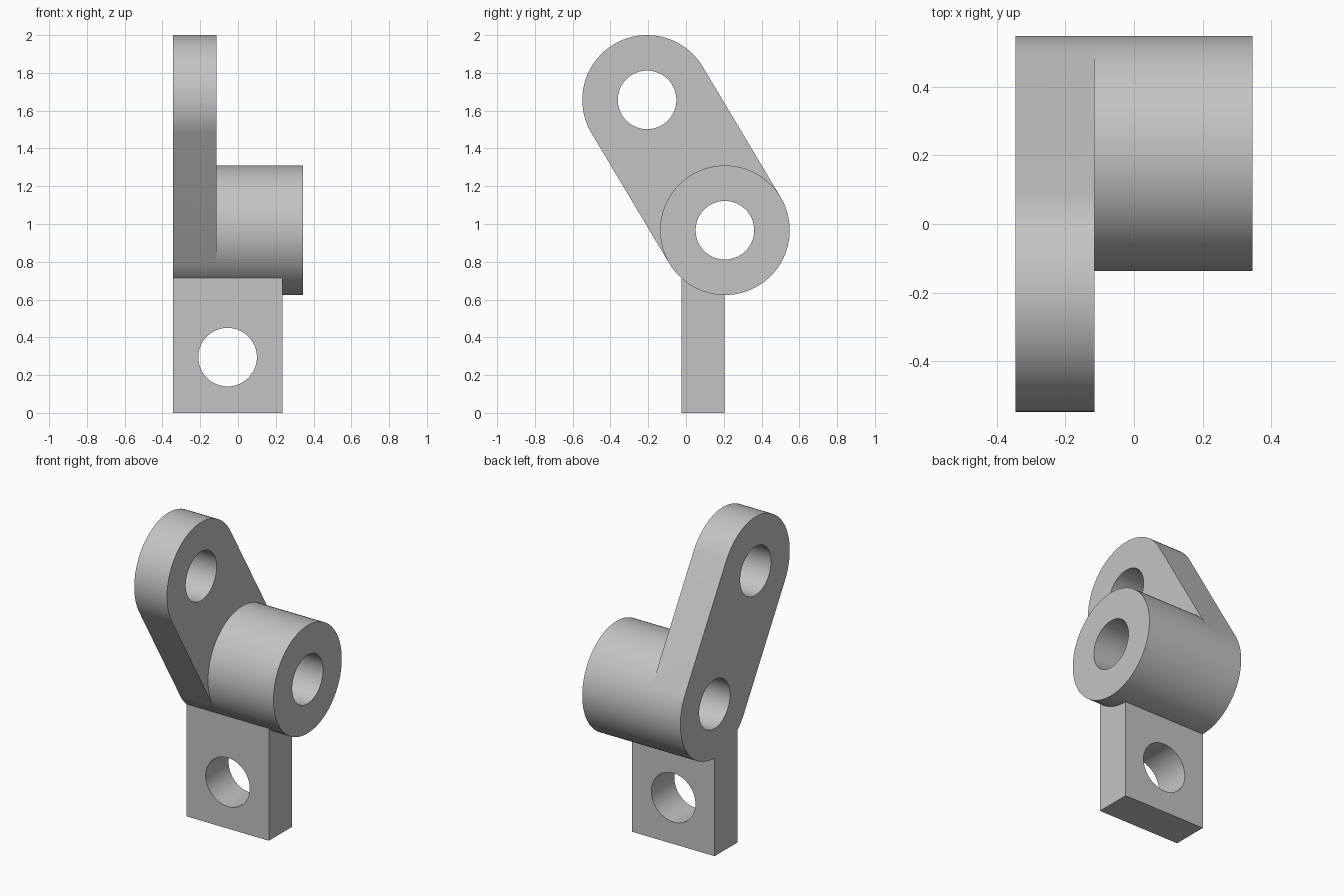
import bpy
import bmesh
from math import atan2, cos, sin, pi
from mathutils import Vector

cube = bpy.data.objects.get("Cube")
if cube:
    bpy.data.objects.remove(cube, do_unlink=True)

# Main dimensions
SIDE = 0.345
ARM_INNER = -0.115
RADIUS, BORE = 0.343, 0.155
LOW = Vector((0.206, 0.967))     # (y, z) of the barrel axis
HIGH = Vector((-0.206, 1.657))   # (y, z) of the upper eye
TAB_X = (-SIDE, 0.235)
TAB_Y = (-0.025, 0.205)
TAB_HOLE = Vector((-0.055, 0.295))
STEPS = 48                       # segments per half circle

grey = bpy.data.materials.new("light grey")
grey.use_nodes = True
colour = (0.55, 0.55, 0.55, 1)
grey.diffuse_color = colour
grey.node_tree.nodes["Principled BSDF"].inputs["Base Color"].default_value = colour


def arc(centre, radius, start, sweep, closed=True):
    count = round(STEPS * sweep / pi)
    return [centre + radius * Vector((cos(start + sweep * i / count), sin(start + sweep * i / count)))
            for i in range(count if closed else count + 1)]


def prism(name, outline, begin, end, axis):
    """Extrude a 2D outline along x (outline is y, z) or y (outline is x, z)."""
    def place(p):
        return (begin, p.x, p.y) if axis == "x" else (p.x, begin, p.y)
    bm = bmesh.new()
    face = bm.faces.new([bm.verts.new(place(p)) for p in outline])
    made = bmesh.ops.extrude_face_region(bm, geom=[face])["geom"]
    shift = Vector((end - begin, 0, 0) if axis == "x" else (0, end - begin, 0))
    bmesh.ops.translate(bm, vec=shift, verts=[v for v in made if isinstance(v, bmesh.types.BMVert)])
    bmesh.ops.recalc_face_normals(bm, faces=bm.faces)
    mesh = bpy.data.meshes.new(name)
    bm.to_mesh(mesh)
    bm.free()
    mesh.materials.append(grey)
    obj = bpy.data.objects.new(name, mesh)
    bpy.context.collection.objects.link(obj)
    return obj


def combine(target, other, operation):
    bpy.context.view_layer.objects.active = target
    mod = target.modifiers.new(operation.lower(), "BOOLEAN")
    mod.operation, mod.solver, mod.object = operation, "EXACT", other
    bpy.ops.object.modifier_apply(modifier=mod.name)
    bpy.data.objects.remove(other, do_unlink=True)


# Barrel and the round-ended arm, sharing tangent points
along = HIGH - LOW
start = atan2(along.y, along.x) - pi / 2
bracket = prism("bracket", arc(LOW, RADIUS, start, 2 * pi), -SIDE, SIDE, "x")
arm_outline = arc(HIGH, RADIUS, start, pi, False) + arc(LOW, RADIUS, start + pi, pi, False)
combine(bracket, prism("arm", arm_outline, -SIDE, ARM_INNER, "x"), "UNION")

# Mounting tab, its top buried in the barrel wall
corners = [Vector((x, z)) for x, z in
           ((TAB_X[0], 0), (TAB_X[1], 0), (TAB_X[1], 0.77), (TAB_X[0], 0.77))]
combine(bracket, prism("tab", corners, *TAB_Y, "y"), "UNION")

# Through holes: barrel, upper eye and tab
for centre, axis in ((LOW, "x"), (HIGH, "x"), (TAB_HOLE, "y")):
    combine(bracket, prism("bore", arc(centre, BORE, 0, 2 * pi), -1, 1, axis), "DIFFERENCE")

# Smooth round walls, crisp rims
bpy.ops.object.select_all(action="DESELECT")
bracket.select_set(True)
bpy.context.view_layer.objects.active = bracket
bpy.ops.object.shade_smooth_by_angle(angle=pi / 9)
